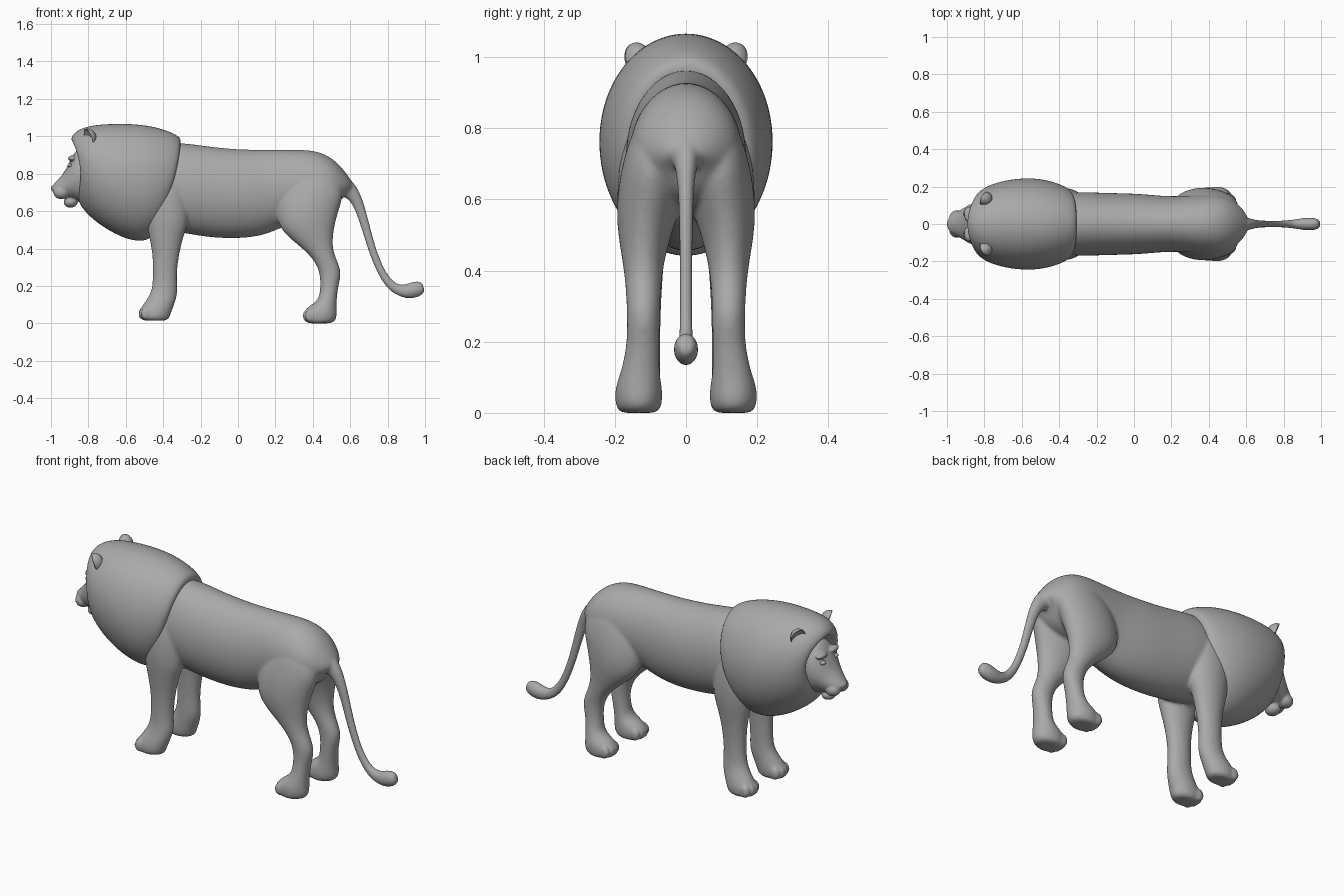
import bpy, bmesh
from math import cos, sin, pi
from mathutils import Vector, Matrix

cube = bpy.data.objects.get("Cube")
if cube:
    bpy.data.objects.remove(cube, do_unlink=True)

# Single stone grey colour
grey = bpy.data.materials.new("stone_grey")
grey.use_nodes = True
shade = (0.4, 0.4, 0.4, 1)
grey.diffuse_color = shade
grey.node_tree.nodes["Principled BSDF"].inputs["Base Color"].default_value = shade


def activate(obj):
    bpy.ops.object.select_all(action='DESELECT')
    obj.select_set(True)
    bpy.context.view_layer.objects.active = obj


def finish(bm, name, subdivide=0):
    """Turn a bmesh into a smooth, grey object."""
    bmesh.ops.recalc_face_normals(bm, faces=bm.faces)
    mesh = bpy.data.meshes.new(name)
    bm.to_mesh(mesh)
    bm.free()
    mesh.materials.append(grey)
    obj = bpy.data.objects.new(name, mesh)
    bpy.context.collection.objects.link(obj)
    activate(obj)
    if subdivide:
        obj.modifiers.new("round", 'SUBSURF').levels = subdivide
        bpy.ops.object.convert(target='MESH')
    bpy.ops.object.shade_smooth()
    return obj


def loft(name, rings, side=1, bow=0, segments=24):
    """Skin ellipses given as (x, z, opposite x, opposite z, y centre, y radius)."""
    bm = bmesh.new()
    loops = []

    def add_ring(ring, scale):
        xa, za, xb, zb, y, radius = ring
        a, b = Vector((xa, side * y, za)), Vector((xb, side * y, zb))
        middle, half = (a + b) / 2, (a - b) / 2 * scale
        loop = []
        for i in range(segments):
            t = 2 * pi * i / segments
            p = middle + half * cos(t) + Vector((0, radius * scale * sin(t), 0))
            p.x += bow * sin(t) ** 2 * scale
            loop.append(bm.verts.new(p))
        loops.append(loop)

    add_ring(rings[0], 0.5)
    for ring in rings:
        add_ring(ring, 1)
    add_ring(rings[-1], 0.5)
    for first, second in zip(loops, loops[1:]):
        for i in range(segments):
            j = (i + 1) % segments
            bm.faces.new((first[i], first[j], second[j], second[i]))
    bm.faces.new(loops[0])
    bm.faces.new(loops[-1])
    return finish(bm, name, 2)


def ball(name, centre, size, turn=None, hollow=False):
    """Ellipsoid; hollow pushes its front half in to form a cup."""
    bm = bmesh.new()
    bmesh.ops.create_uvsphere(bm, u_segments=24, v_segments=16, radius=1)
    if hollow:
        for v in bm.verts:
            if v.co.x < -0.01:
                v.co.x *= -0.35
    place = Matrix.Translation(centre) @ (turn or Matrix()) @ Matrix.Diagonal((*size, 1))
    bm.transform(place)
    return finish(bm, name)


def fuse(name, parts, voxel, rounds):
    """Melt overlapping parts into one continuous skin."""
    activate(parts[0])
    for part in parts:
        part.select_set(True)
    bpy.ops.object.join()
    skin = bpy.context.object
    skin.name = name
    remesh = skin.modifiers.new("melt", 'REMESH')
    remesh.mode = 'VOXEL'
    remesh.voxel_size = voxel
    remesh.use_smooth_shade = True
    soften = skin.modifiers.new("soften", 'SMOOTH')
    soften.factor = 0.5
    soften.iterations = rounds
    return skin


# Torso, from chest to rump
torso = loft("torso", [
    (-.55, .85, -.50, .55, 0, .12),
    (-.42, .96, -.42, .50, 0, .16),
    (-.30, .97, -.28, .48, 0, .174),
    (-.15, .945, -.15, .455, 0, .167),
    (.02, .93, .02, .45, 0, .165),
    (.15, .93, .15, .47, 0, .15),
    (.27, .93, .25, .52, 0, .15),
    (.41, .93, .38, .56, 0, .16),
    (.51, .885, .47, .58, 0, .155),
    (.58, .805, .53, .62, 0, .11),
    (.62, .74, .56, .68, 0, .06)])

# Legs, from hip or shoulder down to the sole
hind_rings = [
    (.30, .80, .52, .80, .09, .06),
    (.22, .70, .57, .70, .095, .085),
    (.20, .60, .545, .62, .10, .095),
    (.22, .50, .52, .54, .115, .08),
    (.32, .42, .505, .45, .12, .06),
    (.40, .35, .51, .37, .12, .05),
    (.44, .27, .56, .28, .12, .046),
    (.44, .18, .535, .20, .12, .046),
    (.43, .12, .525, .10, .13, .055),
    (.37, .09, .53, .05, .133, .067),
    (.345, .05, .525, .015, .133, .068),
    (.36, 0, .50, 0, .133, .058)]
front_rings = [
    (-.46, .82, -.30, .82, .10, .06),
    (-.50, .68, -.27, .70, .115, .078),
    (-.495, .56, -.26, .55, .118, .077),
    (-.475, .46, -.29, .47, .12, .062),
    (-.455, .36, -.315, .37, .118, .051),
    (-.455, .25, -.33, .25, .118, .046),
    (-.46, .17, -.32, .16, .12, .048),
    (-.50, .11, -.34, .10, .13, .057),
    (-.53, .07, -.36, .05, .135, .064),
    (-.525, .015, -.37, .015, .135, .057)]
parts = [torso]
for side in (1, -1):
    for label, rings, toe_x, toe_z in (("hind_leg", hind_rings, .368, .04),
                                       ("front_leg", front_rings, -.51, .052)):
        parts.append(loft(label, rings, side))
        # Four toes across the front of each paw
        for i in range(4):
            step = i - 1.5
            centre = (toe_x + abs(step) * .012, side * (.134 + step * .03), toe_z)
            parts.append(ball("toe", centre, (.03, .017, .035)))

# Tail, swept along a drooping path with a swollen tip
path = [(.55, .74, .06), (.60, .71, .045), (.635, .66, .032), (.668, .57, .026),
        (.705, .43, .023), (.755, .29, .022), (.81, .205, .025), (.865, .172, .032),
        (.92, .172, .045), (.965, .186, .044), (.992, .195, .028)]
tail_rings = []
for i, (x, z, r) in enumerate(path):
    before, after = path[max(i - 1, 0)], path[min(i + 1, len(path) - 1)]
    normal = Vector((before[1] - after[1], after[0] - before[0])).normalized() * r
    tail_rings.append((x + normal.x, z + normal.y, x - normal.x, z - normal.y, 0, r * .8))
parts.append(loft("tail", tail_rings, segments=16))
fuse("body_legs_and_tail", parts, .008, 8)

# Mane: a hood around the face, swept back over the shoulders
loft("mane", [
    (-.84, .95, -.82, .74, 0, .09),
    (-.875, .965, -.845, .71, 0, .12),
    (-.90, .985, -.865, .68, 0, .14),
    (-.87, 1.03, -.84, .62, 0, .18),
    (-.80, 1.06, -.78, .555, 0, .217),
    (-.68, 1.07, -.69, .49, 0, .243),
    (-.55, 1.07, -.58, .44, 0, .25),
    (-.42, 1.05, -.50, .435, 0, .23),
    (-.31, 1.005, -.46, .46, 0, .195),
    (-.30, .97, -.46, .49, 0, .165)], bow=.03)

# Face: forehead, tapering muzzle, lips, chin, cheeks and brows
face = [loft("face", [
    (-.80, .96, -.80, .62, 0, .12),
    (-.865, .935, -.85, .65, 0, .115),
    (-.90, .865, -.885, .665, 0, .098),
    (-.93, .805, -.925, .665, 0, .075),
    (-.965, .765, -.955, .675, 0, .06),
    (-.995, .735, -.985, .69, 0, .038)])]
face.append(ball("chin", (-.895, 0, .648), (.037, .042, .03)))
face.append(ball("nose", (-.975, 0, .722), (.026, .036, .02)))
for side in (1, -1):
    face.append(ball("lip", (-.945, side * .036, .70), (.042, .038, .036)))
    face.append(ball("brow", (-.885, side * .052, .882), (.024, .04, .016)))
fuse("head", face, .005, 4)

# Eyes and cupped ears
for side, label in ((1, "left"), (-1, "right")):
    ball(label + "_eye", (-.898, side * .056, .845), (.014, .018, .011))
    turn = Matrix.Rotation(-side * .5, 4, 'Z') @ Matrix.Rotation(-.35, 4, 'Y')
    ball(label + "_ear", (-.80, side * .137, .99), (.045, .04, .052), turn, hollow=True)
